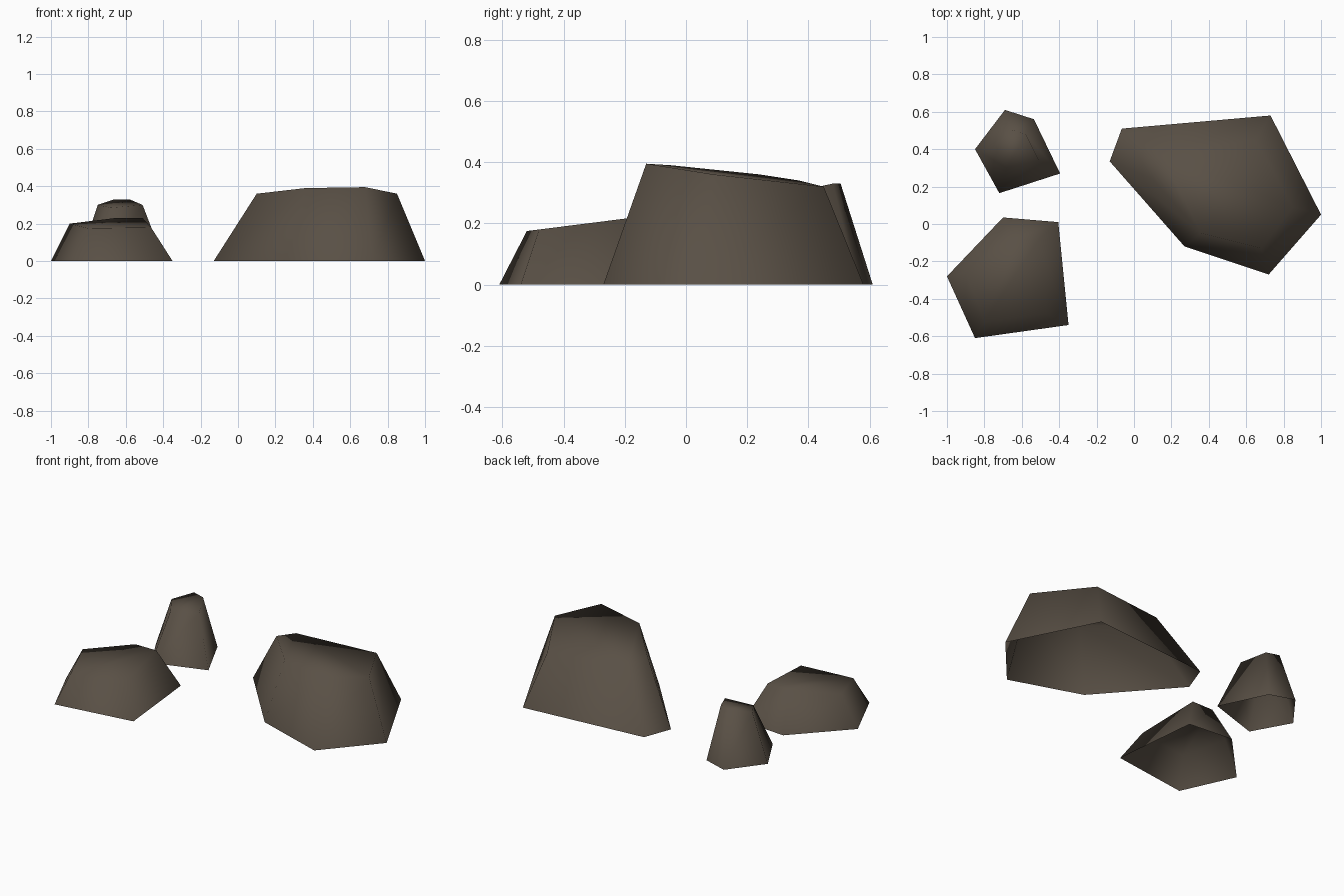
import bpy, bmesh

if "Cube" in bpy.data.objects:
    bpy.data.objects.remove(bpy.data.objects["Cube"])

# One stone colour for everything
stone = bpy.data.materials.new("dark_brown_stone")
stone.diffuse_color = (0.1, 0.08, 0.06, 1.0)
stone.use_nodes = True
stone.node_tree.nodes["Principled BSDF"].inputs["Base Color"].default_value = stone.diffuse_color


def rock(name, base, top):
    """Loft a ground outline up to a smaller, tilted top; open underneath."""
    bm = bmesh.new()
    low = [bm.verts.new((x, y, 0)) for x, y in base]
    high = [bm.verts.new(p) for p in top]
    n = len(low)
    for i in range(n):
        j = (i + 1) % n
        # outlines run clockwise, so this order faces outward
        bm.faces.new((low[j], low[i], high[i], high[j]))
    bm.faces.new(high[::-1])
    for face in bm.faces:
        face.smooth = True
    mesh = bpy.data.meshes.new(name)
    bm.to_mesh(mesh)
    bm.free()
    mesh.materials.append(stone)
    obj = bpy.data.objects.new(name, mesh)
    bpy.context.collection.objects.link(obj)
    return obj


# Big boulder on the right
rock("large_rock",
     [(-.065, .51), (.73, .58), (1, .05), (.72, -.27), (.27, -.12), (-.13, .335)],
     [(.145, .37, .34), (.65, .45, .32), (.85, .09, .36),
      (.68, -.13, .395), (.36, -.05, .39), (.10, .24, .36)])

# Low rock at the front left
rock("low_rock",
     [(-.70, .035), (-.405, .01), (-.35, -.54), (-.85, -.61), (-1, -.28)],
     [(-.655, -.085, .23), (-.51, -.085, .23), (-.465, -.48, .18),
      (-.80, -.52, .175), (-.90, -.26, .20)])

# Small pointed rock at the back left
rock("small_rock",
     [(-.69, .61), (-.535, .56), (-.395, .27), (-.72, .165), (-.85, .40)],
     [(-.66, .505, .33), (-.58, .48, .33), (-.51, .34, .30),
      (-.68, .30, .285), (-.75, .41, .30)])
